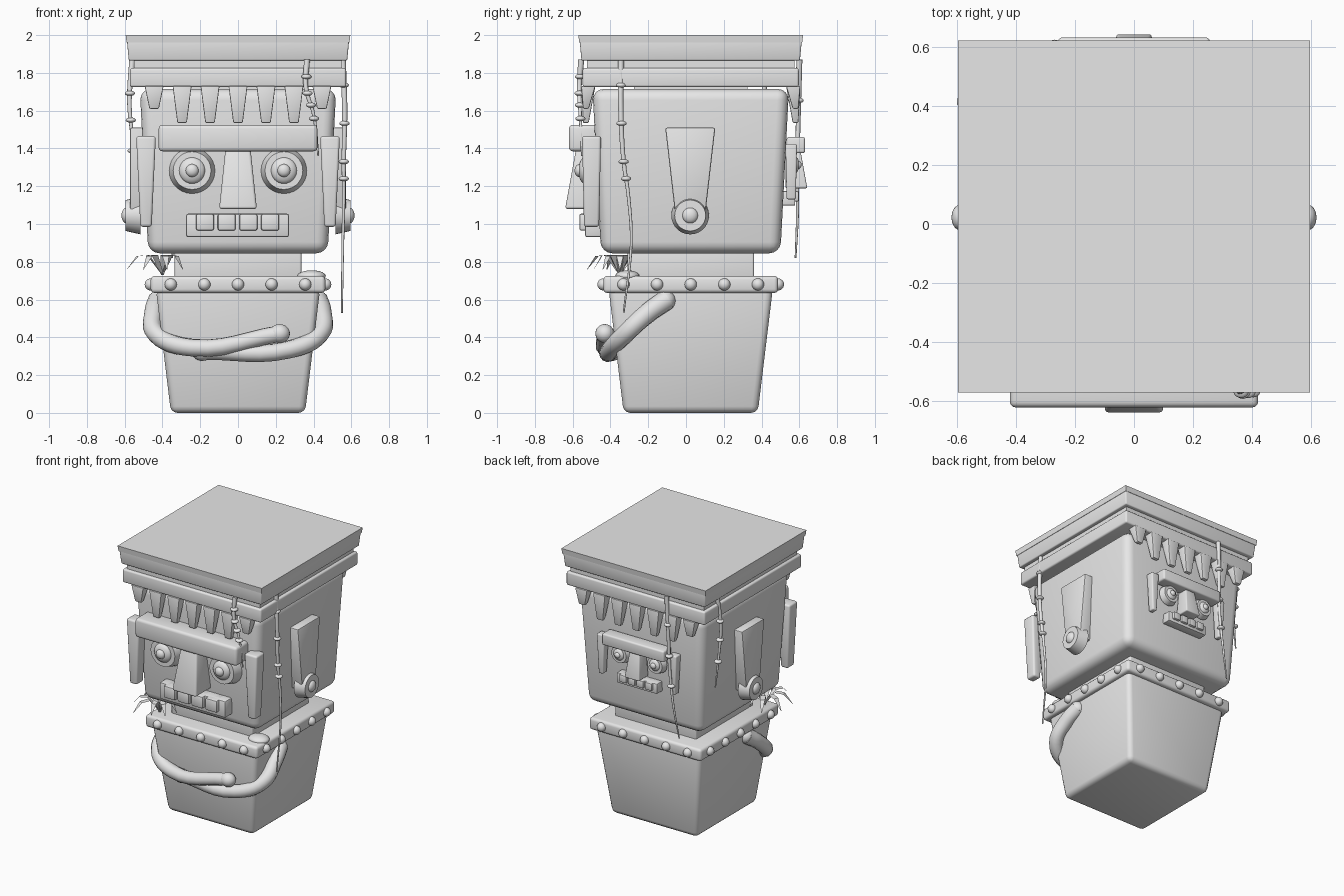
import bpy, bmesh, math
from mathutils import Matrix, Vector

cube = bpy.data.objects.get("Cube")
if cube:
    bpy.data.objects.remove(cube, do_unlink=True)

stone = bpy.data.materials.new("grey_stone")
stone.use_nodes = True
GREY = (0.8, 0.8, 0.8, 1)
stone.diffuse_color = GREY
stone.node_tree.nodes["Principled BSDF"].inputs["Base Color"].default_value = GREY

MID = 0.025                       # y of the body axis
FRONT = Matrix.Identity(4)
# smaller second face on the back
BACK = Matrix.Translation((0, 0.252, 0.53)) @ Matrix.Rotation(math.pi, 4, 'Z') @ Matrix.Scale(0.61, 4)
parts = []


def add(name, data):
    ob = bpy.data.objects.new(name, data)
    bpy.context.collection.objects.link(ob)
    data.materials.append(stone)
    parts.append(ob)
    return ob


def finish(name, bm, m=FRONT):
    bm.transform(m)
    bmesh.ops.recalc_face_normals(bm, faces=bm.faces)
    me = bpy.data.meshes.new(name)
    bm.to_mesh(me)
    bm.free()
    return add(name, me)


def block(name, low, high, z0, z1, bevel=0.02, seg=3, m=FRONT):
    """Tapered rounded box; low and high are (x0, x1, y0, y1)."""
    bm = bmesh.new()
    bmesh.ops.create_cube(bm, size=1)
    for v in bm.verts:
        r = high if v.co.z > 0 else low
        v.co = (r[1] if v.co.x > 0 else r[0], r[3] if v.co.y > 0 else r[2], z1 if v.co.z > 0 else z0)
    if bevel:
        bmesh.ops.bevel(bm, geom=bm.edges[:], offset=bevel, segments=seg, profile=0.5, affect='EDGES')
    return finish(name, bm, m)


def square(h):
    return (-h, h, MID - h, MID + h)


def ball(name, pos, size, m=FRONT):
    bm = bmesh.new()
    bmesh.ops.create_uvsphere(bm, u_segments=20, v_segments=12, radius=1)
    bm.transform(Matrix.Translation(pos) @ Matrix.Diagonal((*size, 1)))
    return finish(name, bm, m)


def disc(name, pos, axis, r, depth, m=FRONT):
    """Round plate with a softened rim, facing along axis."""
    bm = bmesh.new()
    bmesh.ops.create_cone(bm, cap_ends=True, segments=28, radius1=r, radius2=r * 0.82, depth=depth)
    turn = Vector((0, 0, 1)).rotation_difference(Vector(axis)).to_matrix().to_4x4()
    bm.transform(Matrix.Translation(pos) @ turn)
    return finish(name, bm, m)


def tube(name, pts, r, tip=1.0):
    cu = bpy.data.curves.new(name, 'CURVE')
    cu.dimensions = '3D'
    cu.bevel_depth = r
    cu.bevel_resolution = 4
    cu.resolution_u = 6
    cu.use_fill_caps = True
    sp = cu.splines.new('BEZIER')
    sp.bezier_points.add(len(pts) - 1)
    for i, (bp, p) in enumerate(zip(sp.bezier_points, pts)):
        bp.co = p
        bp.handle_left_type = bp.handle_right_type = 'AUTO'
        bp.radius = 1 + (tip - 1) * i / (len(pts) - 1)
    return add(name, cu)


# Body, collar, neck and head
block("body", square(0.355), square(0.435), 0.0, 0.66, 0.035)
block("collar", square(0.462), square(0.462), 0.635, 0.725, 0.02)
block("neck", square(0.335), square(0.335), 0.7, 0.88, 0.01)
block("head", square(0.475), square(0.52), 0.845, 1.715, 0.06, 4)

# Crown slabs
block("crown_underside", square(0.3), square(0.3), 1.69, 1.74, 0)
block("crown_lower_band", square(0.572), square(0.572), 1.725, 1.825, 0.012)
block("crown_core", square(0.55), square(0.55), 1.8, 1.88, 0)
block("crown_slab", square(0.578), square(0.588), 1.865, 1.97, 0.008)
block("crown_lip", square(0.59), square(0.595), 1.96, 2.0, 0)

# Collar studs, five per side
for side in range(4):
    turn = Matrix.Translation((0, MID, 0)) @ Matrix.Rotation(side * math.pi / 2, 4, 'Z')
    for i in range(-2, 3):
        ball("collar_stud", (i * 0.178, -0.462, 0.68), (0.032, 0.032, 0.032), turn)

# Hanging fringe on the front and back
flip = Matrix.Translation((0, 2 * MID, 0)) @ Matrix.Rotation(math.pi, 4, 'Z')
for m in (FRONT, flip):
    for i in range(-3, 4):
        x = i * 0.148
        end = 1.61 if abs(i) == 3 else 1.535
        block("fringe_tooth", (x - 0.025, x + 0.025, -0.545, -0.515),
              (x - 0.05, x + 0.05, -0.555, -0.48), end, 1.73, 0.006, 2, m)

# Faces: full size in front, smaller behind
for m in (FRONT, BACK):
    block("brow", (-0.42, 0.42, -0.62, -0.46), (-0.42, 0.42, -0.62, -0.46), 1.385, 1.525, 0.02, 3, m)
    block("nose", (-0.1, 0.1, -0.64, -0.45), (-0.065, 0.065, -0.58, -0.45), 1.08, 1.41, 0.014, 3, m)
    block("mouth_plate", (-0.275, 0.27, -0.535, -0.42), (-0.275, 0.27, -0.535, -0.42), 0.93, 1.055, 0.012, 2, m)
    for i in range(4):
        x = -0.175 + i * 0.115
        r = (x - 0.048, x + 0.048, -0.565, -0.45)
        block("mouth_tooth", r, r, 0.965, 1.055, 0.012, 2, m)
    for s in (-1, 1):
        x = s * 0.243
        disc("eye_rim", (x, -0.505, 1.283), (0, -1, 0), 0.122, 0.07, m)
        ball("eye_ball", (x, -0.535, 1.283), (0.07, 0.035, 0.07), m)
        ball("pupil", (x, -0.565, 1.283), (0.034, 0.025, 0.034), m)
        c = s * 0.487
        block("cheek_bar", (c - 0.03, c + 0.03, -0.54, -0.46), (c - 0.052, c + 0.052, -0.55, -0.45),
              0.985, 1.465, 0.014, 3, m)

# Ears with round earrings
for s in (-1, 1):
    xs = sorted((s * 0.45, s * 0.572))
    block("ear", (*xs, -0.055, 0.1), (*xs, -0.11, 0.155), 1.03, 1.51, 0.01, 2)
    disc("earring", (s * 0.555, 0.022, 1.045), (s, 0, 0), 0.1, 0.08)
    ball("earring_knob", (s * 0.59, 0.022, 1.045), (0.027, 0.042, 0.042))

# Folded arms
for s, elbow, hand in ((1, (0.27, -0.4, 0.335), (-0.19, -0.39, 0.325)),
                       (-1, (-0.24, -0.41, 0.345), (0.22, -0.43, 0.42))):
    tube("arm", [(s * 0.42, -0.1, 0.6), (s * 0.445, -0.2, 0.53), (s * 0.435, -0.32, 0.42), elbow, hand], 0.055, 0.8)
    ball("shoulder", (s * 0.42, -0.11, 0.595), (0.055, 0.055, 0.055))
    ball("hand", hand, (0.055, 0.05, 0.05))

# Hanging vines with buds
vines = [
    ([(0.555, -0.345, 1.87), (0.565, -0.345, 1.6), (0.56, -0.33, 1.33), (0.56, -0.305, 1.15),
      (0.555, -0.29, 0.9), (0.55, -0.33, 0.53)], (0.1, 0.25, 0.4, 0.5)),
    ([(0.365, -0.555, 1.87), (0.36, -0.565, 1.72), (0.4, -0.56, 1.58), (0.425, -0.55, 1.36)], (0.2, 0.4, 0.55, 0.7)),
    ([(-0.56, 0.43, 1.87), (-0.575, 0.41, 1.65), (-0.56, 0.41, 1.45), (-0.55, 0.44, 1.2)], (0.27, 0.5, 0.75)),
    ([(-0.26, 0.6, 1.87), (-0.27, 0.595, 1.6), (-0.28, 0.59, 1.3), (-0.31, 0.59, 1.05), (-0.35, 0.58, 0.82)],
     (0.2, 0.4, 0.6)),
]
for pts, buds in vines:
    tube("vine", pts, 0.016, 0.3)
    for t in buds:
        k = t * (len(pts) - 1)
        i = int(k)
        p = Vector(pts[i]).lerp(Vector(pts[i + 1]), k - i)
        ball("vine_bud", p, (0.027, 0.027, 0.014))

# Leaf tuft and flat button on the collar corners
for i in range(9):
    bm = bmesh.new()
    rows = []
    reach = 0.2 if 3 <= i <= 6 else 0.14
    for t, w, z in ((0, 0.008, 0), (0.4, 0.02, 0.105), (0.7, 0.018, 0.1), (1, 0.002, 0.03)):
        rows.append([bm.verts.new((t * reach, y, z)) for y in (-w, w)])
    for a, b in zip(rows, rows[1:]):
        bm.faces.new((a[0], b[0], b[1], a[1]))
    bmesh.ops.solidify(bm, geom=bm.faces[:], thickness=0.006)
    finish("tuft_leaf", bm, Matrix.Translation((-0.4, -0.35, 0.73)) @ Matrix.Rotation(i * math.tau / 9, 4, 'Z'))
ball("collar_button", (0.39, -0.31, 0.725), (0.075, 0.065, 0.03))

# Turn curves into meshes, then smooth with sharp corners kept
bpy.ops.object.select_all(action='DESELECT')
for ob in parts:
    ob.select_set(True)
bpy.context.view_layer.objects.active = next(o for o in parts if o.type == 'CURVE')
bpy.ops.object.convert(target='MESH')
bpy.ops.object.shade_smooth_by_angle(angle=math.radians(40))
